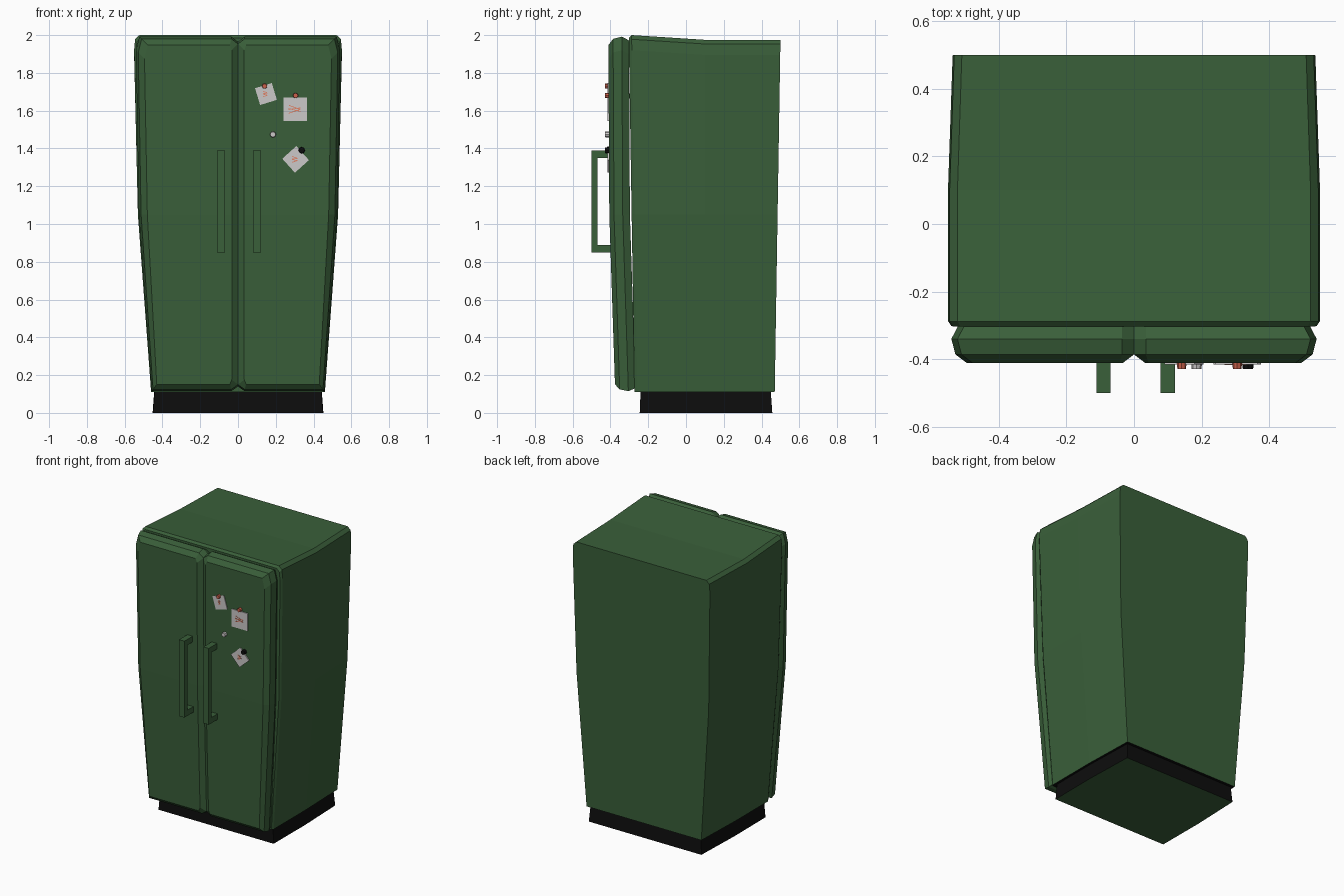
import bpy, bmesh
from math import radians
from mathutils import Matrix, Vector

cube = bpy.data.objects.get("Cube")
if cube:
    bpy.data.objects.remove(cube, do_unlink=True)


def material(name, r, g, b):
    m = bpy.data.materials.new(name)
    m.use_nodes = True
    m.diffuse_color = (r, g, b, 1)
    bsdf = next(n for n in m.node_tree.nodes if n.type == 'BSDF_PRINCIPLED')
    bsdf.inputs["Base Color"].default_value = (r, g, b, 1)
    return m


GREEN = material("enamel green", 0.042, 0.115, 0.042)
BLACK = material("plinth black", 0.004, 0.004, 0.004)
PAPER = material("paper grey", 0.6, 0.58, 0.58)
RED = material("magnet red", 0.6, 0.12, 0.07)
INK = material("ink orange", 0.75, 0.22, 0.13)


def finish(name, bm, *mats):
    bmesh.ops.recalc_face_normals(bm, faces=bm.faces)
    mesh = bpy.data.meshes.new(name)
    bm.to_mesh(mesh)
    bm.free()
    for m in mats:
        mesh.materials.append(m)
    obj = bpy.data.objects.new(name, mesh)
    bpy.context.collection.objects.link(obj)
    return obj


def loft(name, rings, caps, *mats):
    """Skin matching rings; caps lists the index groups that close each end."""
    bm = bmesh.new()
    loops = [[bm.verts.new(p) for p in ring] for ring in rings]
    n = len(loops[0])
    for a, b in zip(loops, loops[1:]):
        for i in range(n):
            j = (i + 1) % n
            bm.faces.new((a[i], a[j], b[j], b[i]))
    for end in (loops[0], loops[-1]):
        for cap in caps:
            bm.faces.new([end[i] for i in cap])
    return finish(name, bm, *mats)


def add_box(bm, center, size, angle=0.0):
    mat = (Matrix.Translation(center) @ Matrix.Rotation(radians(angle), 4, 'Y')
           @ Matrix.Diagonal((*size, 1)))
    bmesh.ops.create_cube(bm, size=1, matrix=mat)


def lean(z):
    """Front surfaces lean back towards the floor, mostly below mid height."""
    return 0.005 * (2 - z) / 0.95 if z > 1.05 else 0.005 + 0.032 * (1.05 - z)


# Cabinet: bulging half section, swept from front lip to back
half = [(0.46, 0.11), (0.53, 1.05), (0.55, 1.92), (0.545, 1.978), (0.522, 2.0)]
section = half + [(-x, z) for x, z in reversed(half)]


def cabinet_ring(y, width, drop, slope):
    return [(x * width, y + slope * (2 - z), z - drop * (z > 1.5))
            for x, z in section]


cabinet = loft("cabinet", [
    cabinet_ring(-0.303, 0.982, 0.014, 0.016),
    cabinet_ring(-0.288, 1.0, 0.0, 0.016),
    cabinet_ring(0.1, 1.0, 0.025, 0.0),
    cabinet_ring(0.5, 0.975, 0.025, -0.016),
], [(0, 1, 8, 9), (1, 2, 3, 4, 5, 6, 7, 8)], GREEN, BLACK)
for f in cabinet.data.polygons:
    if f.normal.z < -0.7:
        f.material_index = 1

# Plinth: slightly flared, green underneath
plan = [(0.45, -0.245), (0.452, 0.1), (0.44, 0.457)]
plan += [(-x, y) for x, y in reversed(plan)]
plinth = loft("plinth", [
    [(x, y, 0) for x, y in plan],
    [(x * 0.98, y * 0.98, 0.125) for x, y in plan],
], [range(6)], BLACK, GREEN)
for f in plinth.data.polygons:
    if f.normal.z < -0.7:
        f.material_index = 1

# Doors: outline inset in layers from back to front, with a centre groove
outline = [(0, 0.14), (0.035, 0.115), (0.457, 0.115), (0.525, 1.05),
           (0.54, 1.92), (0.522, 1.992), (0.035, 1.992), (0, 1.965), (0, 1.05)]
layers = [(-0.302, 0.02, 0.0), (-0.34, 0.0, 0.0),
          (-0.386, 0.012, 0.0), (-0.411, 0.045, 0.033)]


def door_ring(side, y, inset, groove):
    ring = []
    for x, z in outline:
        nx = x - inset * (0.6 if z < 0.5 else 1) if x > 0.1 else x + groove * (1 if x == 0 else 0.25)
        nz = z - inset if z > 1.5 else z + inset * 0.8 if z < 0.5 else z
        ring.append((side * nx, y + lean(z), nz))
    return ring


for side, label in ((1, "left"), (-1, "right")):
    loft(label + "_door", [door_ring(side, *layer) for layer in layers],
         [(0, 1, 2, 3, 8), (8, 3, 4, 5, 6, 7)], GREEN)

# Handles: one grip bar and two arms each
for label, x in (("left", 0.1), ("right", -0.09)):
    bm = bmesh.new()
    add_box(bm, (x, -0.484, 1.12), (0.042, 0.032, 0.54))
    for z in (0.87, 1.37):
        add_box(bm, (x, -0.434, z), (0.042, 0.068, 0.04))
    finish(label + "_handle", bm, GREEN)

# Paper notes with scribbles
notes = [(0.148, 1.688, 0.093, -17, 0.022),
         (0.303, 1.607, 0.124, 0, 0.064),
         (0.305, 1.342, 0.1, -42, 0.03)]
for i, (x, z, size, angle, scrawl) in enumerate(notes, 1):
    bm = bmesh.new()
    add_box(bm, (x, -0.411, z), (size, 0.008, size), angle)
    finish(f"note_{i}", bm, PAPER)
    bm = bmesh.new()
    for k, tilt in enumerate((-18, 14, -8, 20)):
        add_box(bm, (x - 0.004, -0.4155, z + 0.007 * (k - 1.5)),
                (scrawl, 0.002, 0.004), tilt)
    finish(f"scribble_{i}", bm, INK)

# Round magnets
magnets = [("red_magnet_1", 0.141, 1.73, 0.015, RED),
           ("red_magnet_2", 0.305, 1.68, 0.015, RED),
           ("pale_magnet", 0.185, 1.474, 0.017, PAPER),
           ("black_magnet", 0.337, 1.39, 0.018, BLACK)]
for name, x, z, radius, mat in magnets:
    bm = bmesh.new()
    bmesh.ops.create_cone(
        bm, cap_ends=True, segments=8, radius1=radius, radius2=radius * 0.85,
        depth=0.024,
        matrix=Matrix.Translation(Vector((x, -0.416, z)))
        @ Matrix.Rotation(radians(90), 4, 'X'))
    finish(name, bm, mat)
